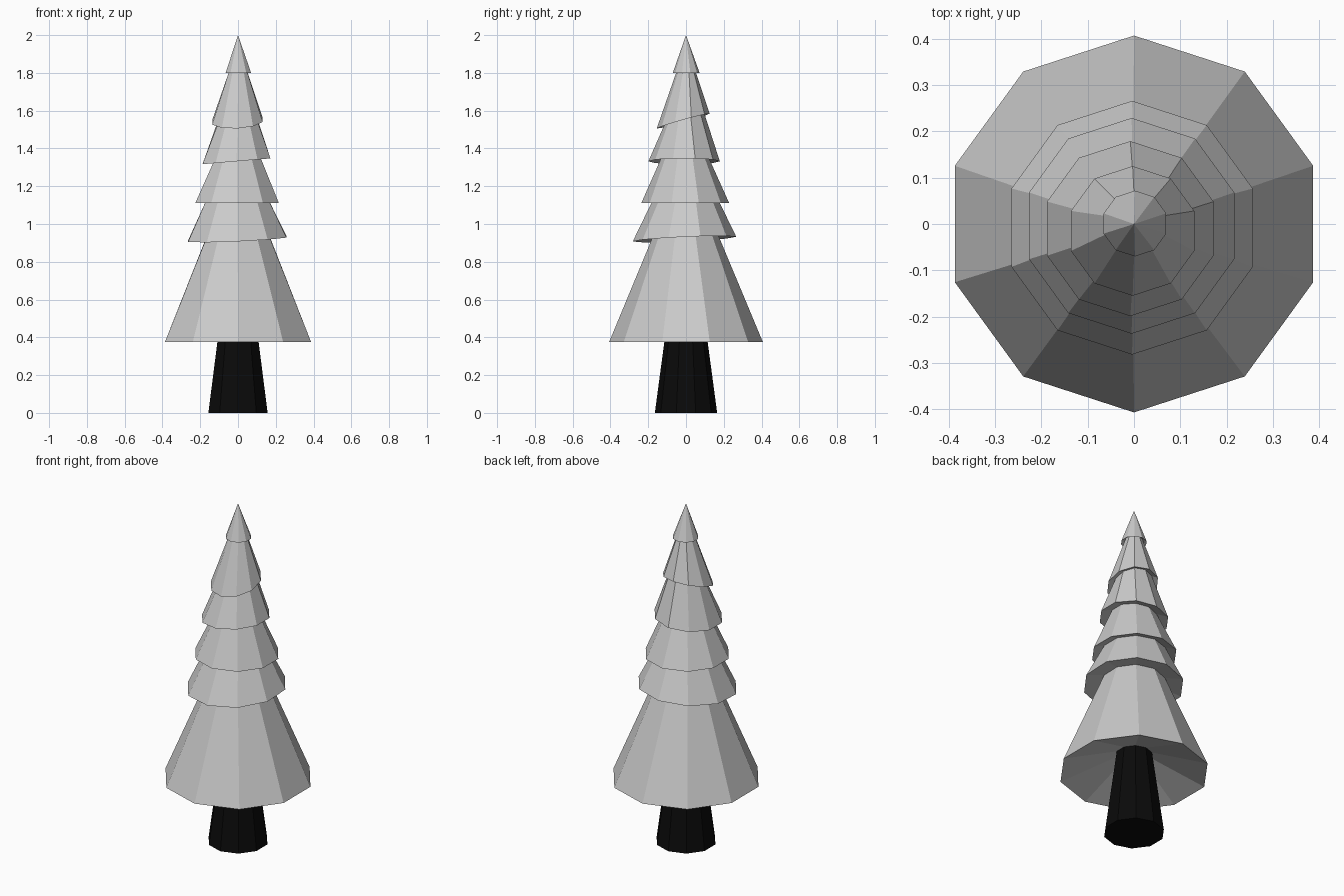
import bpy
from math import sin, cos, radians

if "Cube" in bpy.data.objects:
    bpy.data.objects.remove(bpy.data.objects["Cube"])

SIDES = 10


def ring(r, z, dx=0.0, dy=0.0, tx=0.0, ty=0.0):
    """Ten-sided ring, shifted by dx/dy and tilted by slopes tx/ty."""
    pts = []
    for k in range(SIDES):
        a = radians(90 + 36 * k)
        x, y = r * cos(a), r * sin(a)
        pts.append((x + dx, y + dy, z + tx * x + ty * y))
    return pts


def loft(name, rings, bottom_cap=None, apex=None):
    """Skin consecutive rings; optional cap on the first ring and tip on the last."""
    verts = [p for r in rings for p in r]
    faces = []
    for i in range(len(rings) - 1):
        for k in range(SIDES):
            a, b = i * SIDES + k, i * SIDES + (k + 1) % SIDES
            faces.append((a, b, b + SIDES, a + SIDES))
    if bottom_cap:
        faces.append(tuple(reversed(range(SIDES))))
    if apex:
        verts.append(apex)
        base = (len(rings) - 1) * SIDES
        for k in range(SIDES):
            faces.append((base + k, base + (k + 1) % SIDES, len(verts) - 1))
    mesh = bpy.data.meshes.new(name)
    mesh.from_pydata(verts, [], faces)
    mesh.update()
    ob = bpy.data.objects.new(name, mesh)
    bpy.context.collection.objects.link(ob)
    return ob


# tiers: rim radius, rim height, shift x, shift y, tilt x, tilt y, radius of neck under the rim
tiers = [
    (0.407, 0.375, 0, 0, 0, 0, 0.09),
    (0.274, 0.92, -0.004, -0.008, 0.045, 0.045, 0.172),
    (0.233, 1.11, -0.005, -0.004, 0, 0, 0.172),
    (0.189, 1.332, -0.008, -0.010, 0.085, 0, 0.125),
    (0.140, 1.545, -0.003, -0.015, 0.05, 0.28, 0.102),
    (0.071, 1.80, 0.002, 0.001, 0, 0, 0.046),
]

# foliage: one stepped skin, each rim with a slightly hollow underside
rings = []
for i, (r, z, dx, dy, tx, ty, neck) in enumerate(tiers):
    rise = 0.115 if i == 0 else 0.02
    rings.append(ring(neck, z + rise, dx / 2, dy / 2, tx, ty))
    rings.append(ring(r, z, dx, dy, tx, ty))
loft("foliage", rings, apex=(0, 0, 2.0))

# trunk
trunk = loft("trunk", [ring(0.165, 0), ring(0.098, 0.5)], bottom_cap=True)
bark = bpy.data.materials.new("dark_bark")
bark.diffuse_color = (0.003, 0.003, 0.003, 1)
bark.use_nodes = True
bark.node_tree.nodes["Principled BSDF"].inputs["Base Color"].default_value = bark.diffuse_color
trunk.data.materials.append(bark)
